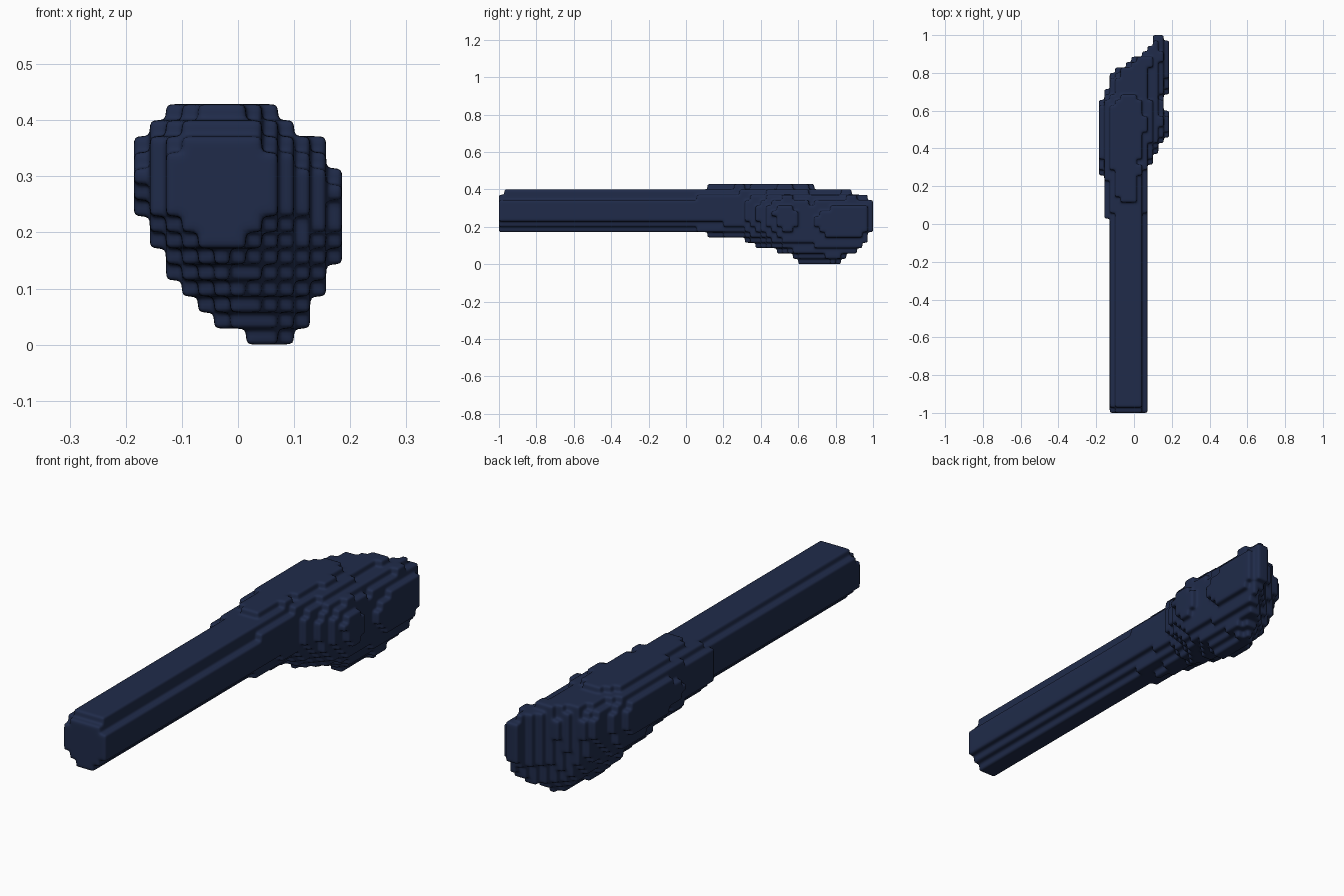
import bpy, bmesh
from itertools import product

if "Cube" in bpy.data.objects:
    bpy.data.objects.remove(bpy.data.objects["Cube"])

H = 2 / 70                    # size of one block
NX, NY, NZ = 13, 70, 15       # blocks along each axis

# Sections along the shaft:
# y, left, right, bottom, top, x of lowest point, x of highest point, z of widest point
KEYS = [
    (-1.00, -.130, .072, .180, .360, -.03, -.03, .28),
    (-0.96, -.130, .072, .178, .400, -.03, -.03, .28),
    (0.00, -.132, .072, .172, .400, -.03, -.03, .28),
    (0.04, -.158, .072, .163, .400, -.03, -.03, .28),
    (0.16, -.160, .072, .155, .424, -.03, -.03, .28),
    (0.30, -.176, .080, .143, .430, -.03, -.03, .28),
    (0.40, -.190, .125, .090, .430, -.01, -.03, .28),
    (0.48, -.190, .178, .068, .430, .01, -.03, .26),
    (0.54, -.190, .190, .055, .430, .02, -.03, .25),
    (0.62, -.190, .168, .004, .430, .035, -.03, .25),
    (0.66, -.172, .165, .000, .422, .035, -.03, .24),
    (0.72, -.140, .178, .000, .402, .035, -.02, .24),
    (0.80, -.115, .190, .002, .402, .045, -.01, .24),
    (0.87, -.005, .190, .052, .400, .07, .05, .24),
    (0.93, .068, .190, .075, .372, .11, .10, .24),
    (0.97, .098, .178, .130, .360, .13, .12, .25),
    (1.00, .098, .160, .190, .345, .13, .13, .26),
]


def section(y):
    for a, b in zip(KEYS, KEYS[1:]):
        if y <= b[0]:
            f = (y - a[0]) / (b[0] - a[0])
            return [p + (q - p) * f for p, q in zip(a[1:], b[1:])]


def inside(x, z, s):
    left, right, bottom, top, xb, xt, cz = s
    if x < xb:                          # the left side bulges higher up
        cz = max(cz, .295)
    upper = z > cz
    cx = xt if upper else xb
    v = (z - cz) / (top - cz) if upper else (cz - z) / (cz - bottom)
    u = (x - cx) / (right - cx) if x > cx else (cx - x) / (cx - left)
    head = bottom < .14
    if upper:
        n = 2.0 if head and x > cx else 2.5
    else:
        n = 1.5 if head and x < cx else 1.9
    return u ** n + v ** n <= 1


# Fill the blocks of the shaft and its flared, slanted head
filled = set()
for j in range(NY):
    s = section(-1 + (j + .5) * H)
    for i, k in product(range(NX), range(NZ)):
        if inside((i + .5 - NX / 2) * H, (k + .5) * H, s):
            filled.add((i, j, k))

# Skin the outer faces of the blocks
bm = bmesh.new()
verts = {}


def corner(c):
    if c not in verts:
        verts[c] = bm.verts.new(((c[0] - NX / 2) * H, c[1] * H - 1, c[2] * H))
    return verts[c]


for cell in sorted(filled):
    for axis, side in product(range(3), (0, 1)):
        near = list(cell)
        near[axis] += 2 * side - 1
        if tuple(near) in filled:
            continue
        quad = []
        for a, b in ((0, 0), (1, 0), (1, 1), (0, 1)):
            c = list(cell)
            c[axis] += side
            c[(axis + 1) % 3] += a
            c[(axis + 2) % 3] += b
            quad.append(corner(tuple(c)))
        bm.faces.new(quad if side else quad[::-1])

mesh = bpy.data.meshes.new("bone_shaft_and_head")
bm.to_mesh(mesh)
bm.free()
bone = bpy.data.objects.new("bone_shaft_and_head", mesh)
bpy.context.collection.objects.link(bone)

# Soften the block edges
sub = bone.modifiers.new("refine", 'SUBSURF')
sub.subdivision_type = 'SIMPLE'
sub.levels = sub.render_levels = 2
soft = bone.modifiers.new("soften", 'SMOOTH')
soft.factor = 0.5
soft.iterations = 12
mesh.shade_smooth()

# Dark navy colour
navy = bpy.data.materials.new("navy")
navy.diffuse_color = (0.014, 0.024, 0.068, 1)
navy.use_nodes = True
navy.node_tree.nodes["Principled BSDF"].inputs["Base Color"].default_value = navy.diffuse_color
mesh.materials.append(navy)
